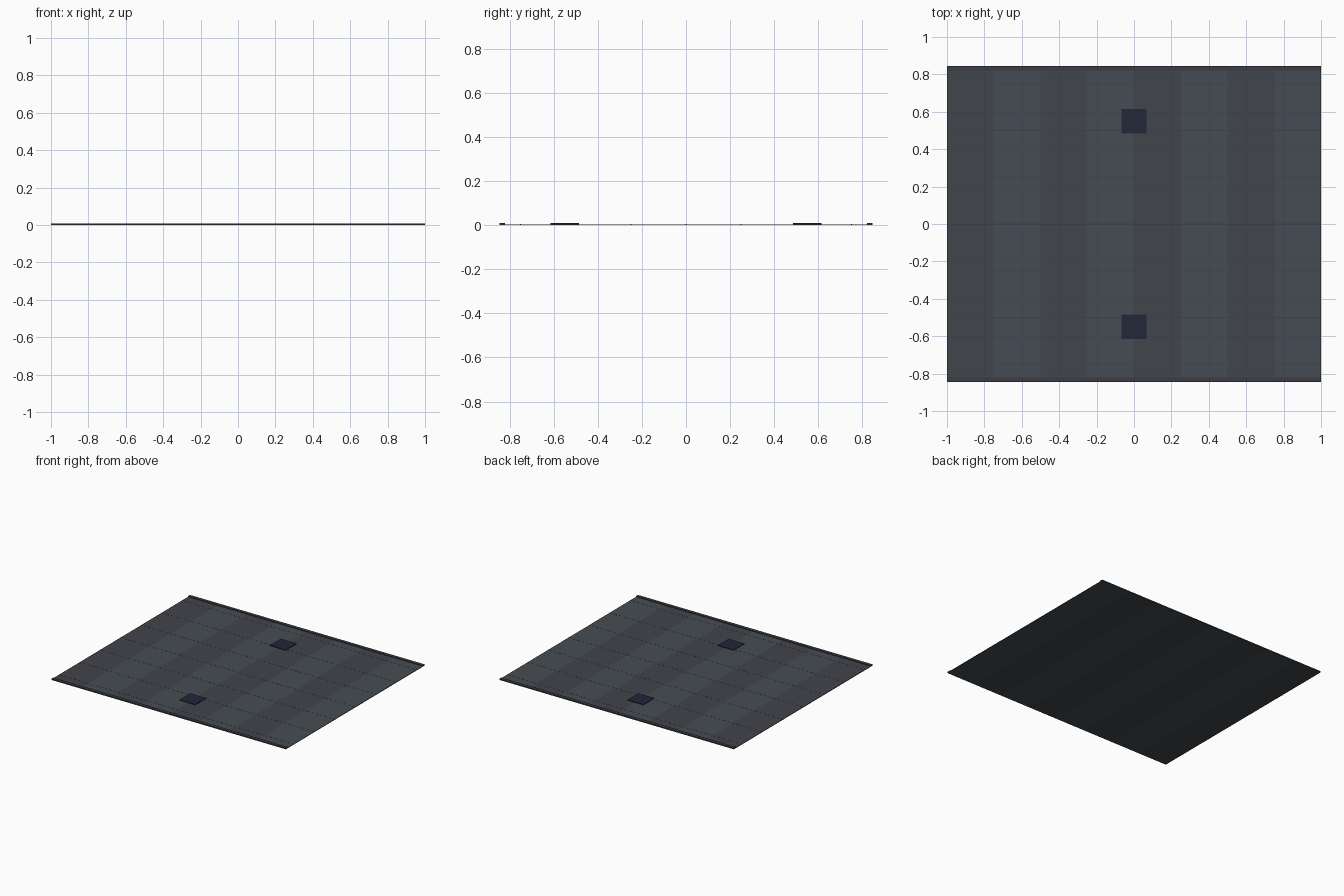
import bpy

if "Cube" in bpy.data.objects:
    bpy.data.objects.remove(bpy.data.objects["Cube"])

HALF_X, HALF_Y = 1.0, 0.845
TOP = 0.004


def material(name, rgb):
    m = bpy.data.materials.new(name)
    m.diffuse_color = (*rgb, 1)
    m.use_nodes = True
    m.node_tree.nodes["Principled BSDF"].inputs["Base Color"].default_value = m.diffuse_color
    return m


def box(name, x0, x1, y0, y1, z0, z1, mat):
    bpy.ops.mesh.primitive_cube_add(
        size=1, location=((x0 + x1) / 2, (y0 + y1) / 2, (z0 + z1) / 2))
    o = bpy.context.object
    o.name = name
    o.scale = (x1 - x0, y1 - y0, z1 - z0)
    bpy.ops.object.transform_apply(location=False, rotation=False, scale=True)
    o.data.materials.append(mat)
    return o


dark = material("dark_panel", (0.053, 0.058, 0.068))
light = material("light_panel", (0.062, 0.073, 0.088))
seam = material("seam_line", (0.045, 0.050, 0.060))
edge = material("edge_trim", (0.045, 0.046, 0.058))
navy = material("navy_pad", (0.016, 0.021, 0.042))

# Alternating floor panels
for i in range(8):
    x = -HALF_X + i * 0.25
    box(f"floor_panel_{i + 1}", x, x + 0.25, -HALF_Y, HALF_Y, 0, TOP,
        light if i % 2 else dark)

# Thin cross seams on the panels
for i in range(-3, 4):
    y = i * 0.25
    box(f"cross_seam_{i + 4}", -HALF_X, HALF_X, y - 0.002, y + 0.002,
        TOP - 0.001, TOP + 0.0005, seam)

# Raised edge trims and square pads, mirrored front and back
for side, s in (("front", -1), ("back", 1)):
    y0, y1 = sorted((s * 0.82, s * HALF_Y))
    box(f"{side}_edge_trim", -HALF_X, HALF_X, y0, y1, TOP - 0.001, 0.009, edge)
    box(f"{side}_square_pad", -0.067, 0.067, s * 0.55 - 0.065, s * 0.55 + 0.065,
        TOP - 0.001, 0.009, navy)
